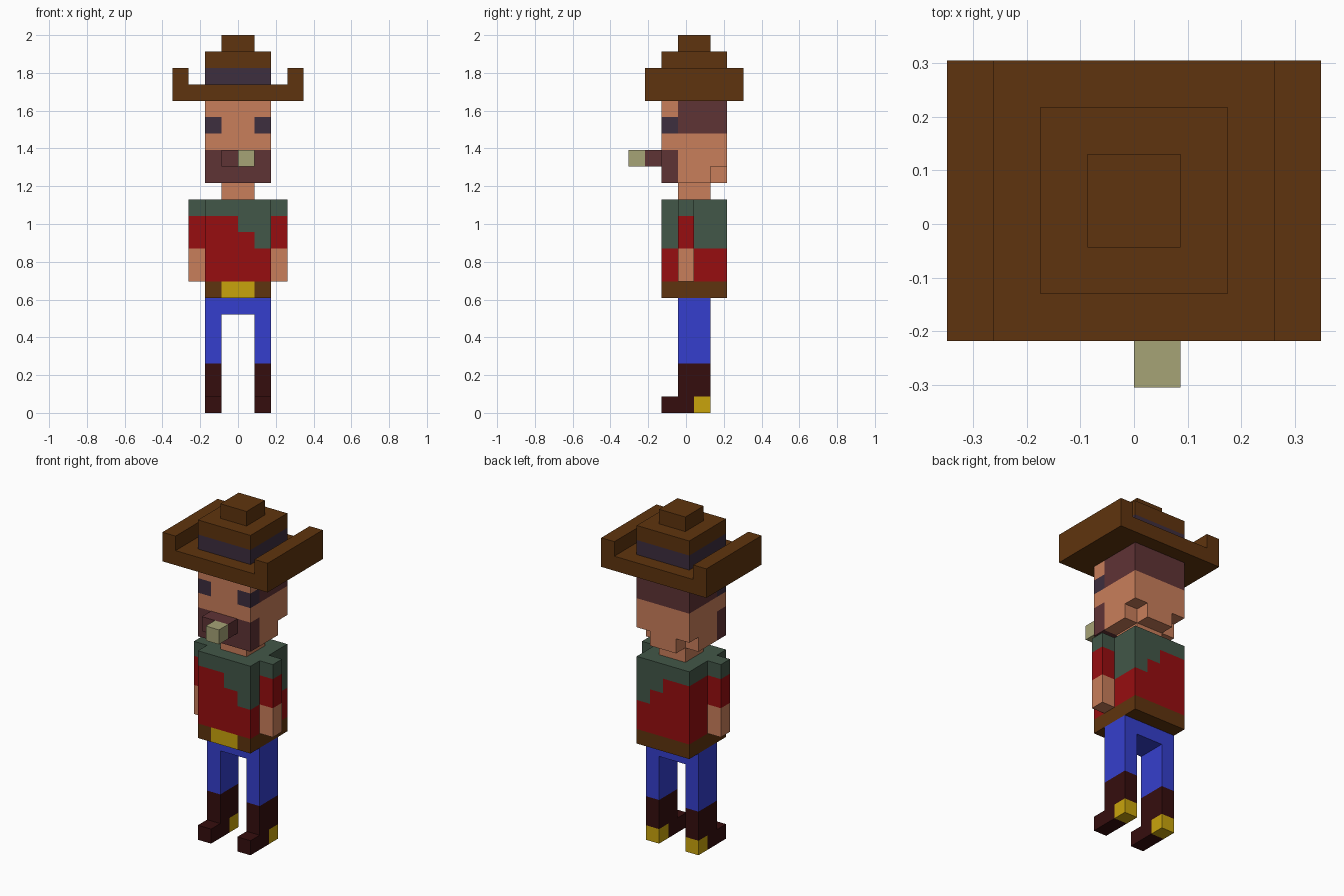
import bpy, bmesh
from mathutils import Vector

if "Cube" in bpy.data.objects:
    bpy.data.objects.remove(bpy.data.objects["Cube"])

U = 2 / 23      # one block; the figure is 23 blocks tall
Y0 = -3.5       # y of block row 0

# sRGB 0-255 swatches turned into linear material colours
SWATCHES = {
    "hat_brown": (95, 52, 14), "skin": (201, 126, 91), "hair_brown": (95, 51, 53),
    "dark_violet": (61, 46, 62), "olive": (166, 163, 118), "scarf_green": (66, 87, 72),
    "shirt_red": (151, 13, 16), "brass_yellow": (201, 164, 12),
    "denim_blue": (53, 63, 205), "boot_dark": (53, 13, 13),
}


def linear(c):
    c /= 255
    return c / 12.92 if c <= 0.04045 else ((c + 0.055) / 1.055) ** 2.4


MATS = {}
for name, rgb in SWATCHES.items():
    MATS[name] = bpy.data.materials.new(name)
    MATS[name].diffuse_color = (*map(linear, rgb), 1)

AXES = [Vector(v) for v in ((1, 0, 0), (0, 1, 0), (0, 0, 1))]


def part(name, *boxes, mirror=False):
    """Closed block part. Each box is (colour, x range, y range, z range) in blocks;
    later boxes repaint earlier ones, and colour None carves blocks away."""
    cells = {}
    for colour, xs, ys, zs in boxes:
        for x in range(*xs):
            for y in range(*ys):
                for z in range(*zs):
                    if colour:
                        cells[x, y, z] = colour
                    else:
                        cells.pop((x, y, z), None)
    if mirror:
        cells.update({(-1 - x, y, z): c for (x, y, z), c in cells.items()})

    used = sorted(set(cells.values()))
    bm = bmesh.new()
    for cell, colour in cells.items():
        centre = Vector(cell) + Vector((0.5, 0.5 + Y0, 0.5))
        for i in range(3):
            for s in (1, -1):
                n, a, b = AXES[i] * s, AXES[(i + 1) % 3] * s, AXES[(i + 2) % 3]
                if tuple(int(c + d) for c, d in zip(cell, n)) in cells:
                    continue
                corners = [centre + (n + a * p + b * q) / 2
                           for p, q in ((-1, -1), (1, -1), (1, 1), (-1, 1))]
                face = bm.faces.new([bm.verts.new(v * U) for v in corners])
                face.material_index = used.index(colour)
    bmesh.ops.remove_doubles(bm, verts=bm.verts, dist=U * 0.01)
    # merge flat areas of one colour
    bmesh.ops.dissolve_limit(bm, angle_limit=0.01, verts=bm.verts, edges=bm.edges,
                             delimit={'MATERIAL'})
    mesh = bpy.data.meshes.new(name)
    bm.to_mesh(mesh)
    bm.free()
    for colour in used:
        mesh.materials.append(MATS[colour])
    obj = bpy.data.objects.new(name, mesh)
    bpy.context.collection.objects.link(obj)
    return obj


# Boots with toes and brass spurs
part("boots",
     ("boot_dark", (1, 2), (3, 5), (0, 3)),
     ("boot_dark", (1, 2), (2, 3), (0, 1)),
     ("brass_yellow", (1, 2), (4, 5), (0, 1)), mirror=True)

# Trousers: two legs joined at the hip
part("trousers",
     ("denim_blue", (1, 2), (3, 5), (3, 7)),
     ("denim_blue", (0, 1), (3, 5), (6, 7)), mirror=True)

# Belt with buckle
part("belt",
     ("hat_brown", (-2, 2), (2, 6), (7, 8)),
     ("brass_yellow", (-1, 1), (2, 3), (7, 8)))

# Shirt with a scarf stepping down to one side
part("torso",
     ("shirt_red", (-2, 2), (2, 6), (8, 13)),
     ("scarf_green", (-2, 2), (2, 6), (12, 13)),
     ("scarf_green", (0, 2), (2, 6), (11, 13)),
     ("scarf_green", (1, 2), (2, 6), (10, 13)))

# Arms: bare forearm, sleeve, shoulder
part("arms",
     ("skin", (2, 3), (3, 4), (8, 10)),
     ("shirt_red", (2, 3), (3, 4), (10, 12)),
     ("scarf_green", (2, 3), (3, 4), (12, 13)), mirror=True)

part("neck", ("skin", (-1, 1), (3, 5), (13, 14)))

# Head: hair, beard, eyes, and cut-away lower back corners
part("head",
     ("skin", (0, 2), (2, 6), (14, 19)),
     ("hair_brown", (0, 2), (3, 6), (17, 19)),
     ("hair_brown", (0, 2), (2, 3), (14, 16)),
     ("dark_violet", (1, 2), (2, 3), (17, 18)),
     (None, (1, 2), (5, 6), (14, 15)), mirror=True)

part("moustache", ("hair_brown", (-1, 1), (1, 2), (15, 16)))
part("cigar", ("olive", (0, 1), (0, 1), (15, 16)))

# Hat: brim with upturned sides, banded crown, peak
part("hat_brim",
     ("hat_brown", (0, 4), (1, 7), (19, 20)),
     ("hat_brown", (3, 4), (1, 7), (20, 21)), mirror=True)
part("hat_band", ("dark_violet", (-2, 2), (2, 6), (20, 21)))
part("hat_crown", ("hat_brown", (-2, 2), (2, 6), (21, 22)))
part("hat_peak", ("hat_brown", (-1, 1), (3, 5), (22, 23)))

for m in bpy.data.materials:
    if m.users and not m.is_grease_pencil:
        m.use_nodes = True
        m.node_tree.nodes["Principled BSDF"].inputs["Base Color"].default_value = m.diffuse_color
